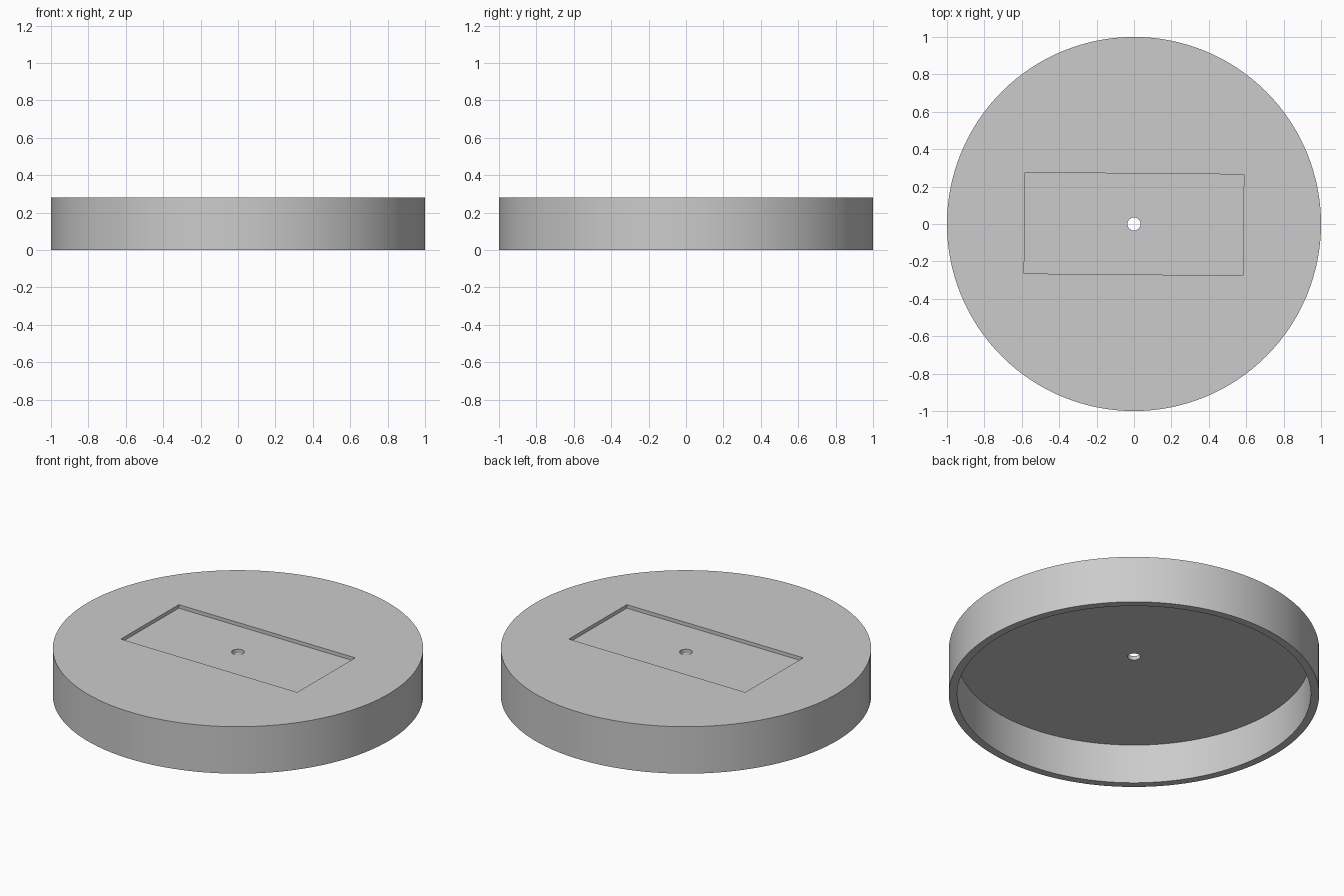
import bpy
import math

RADIUS, HEIGHT = 1.0, 0.28
INNER_RADIUS, CEILING = 0.955, 0.235
RECESS_DEPTH = 0.021
HOLE_RADIUS = 0.035

if "Cube" in bpy.data.objects:
    bpy.data.objects.remove(bpy.data.objects["Cube"], do_unlink=True)

grey = bpy.data.materials.new("light grey")
grey.use_nodes = True
colour = (0.6, 0.6, 0.6, 1)
grey.diffuse_color = colour
grey.node_tree.nodes["Principled BSDF"].inputs["Base Color"].default_value = colour


def cylinder(name, radius, bottom, top, sides):
    bpy.ops.mesh.primitive_cylinder_add(
        vertices=sides, radius=radius, depth=top - bottom,
        location=(0, 0, (bottom + top) / 2))
    obj = bpy.context.object
    obj.name = name
    obj.data.materials.append(grey)
    return obj


def box(name, size, bottom, turn):
    bpy.ops.mesh.primitive_cube_add(
        size=1, location=(0, 0, bottom + size[2] / 2), rotation=(0, 0, turn))
    obj = bpy.context.object
    obj.name = name
    obj.scale = size
    obj.data.materials.append(grey)
    return obj


def cut(target, cutter):
    cutter.hide_render = True
    mod = target.modifiers.new(cutter.name, "BOOLEAN")
    mod.operation = "DIFFERENCE"
    mod.solver = "EXACT"
    mod.object = cutter
    bpy.context.view_layer.objects.active = target
    bpy.ops.object.modifier_apply(modifier=mod.name)
    bpy.data.objects.remove(cutter, do_unlink=True)


# Round cap with a top plate and a side wall
cap = cylinder("round_cap", RADIUS, 0, HEIGHT, 128)

# Hollow underside
cut(cap, cylinder("hollow_cutter", INNER_RADIUS, -0.1, CEILING, 128))

# Shallow rectangular recess, turned very slightly
cut(cap, box("recess_cutter", (1.17, 0.54, 0.2), HEIGHT - RECESS_DEPTH, math.radians(-0.5)))

# Centre hole through the plate
cut(cap, cylinder("hole_cutter", HOLE_RADIUS, 0.1, 0.4, 32))

# Smooth round walls, sharp rims
bpy.ops.object.select_all(action="DESELECT")
cap.select_set(True)
bpy.context.view_layer.objects.active = cap
bpy.ops.object.shade_smooth_by_angle(angle=math.radians(30))
